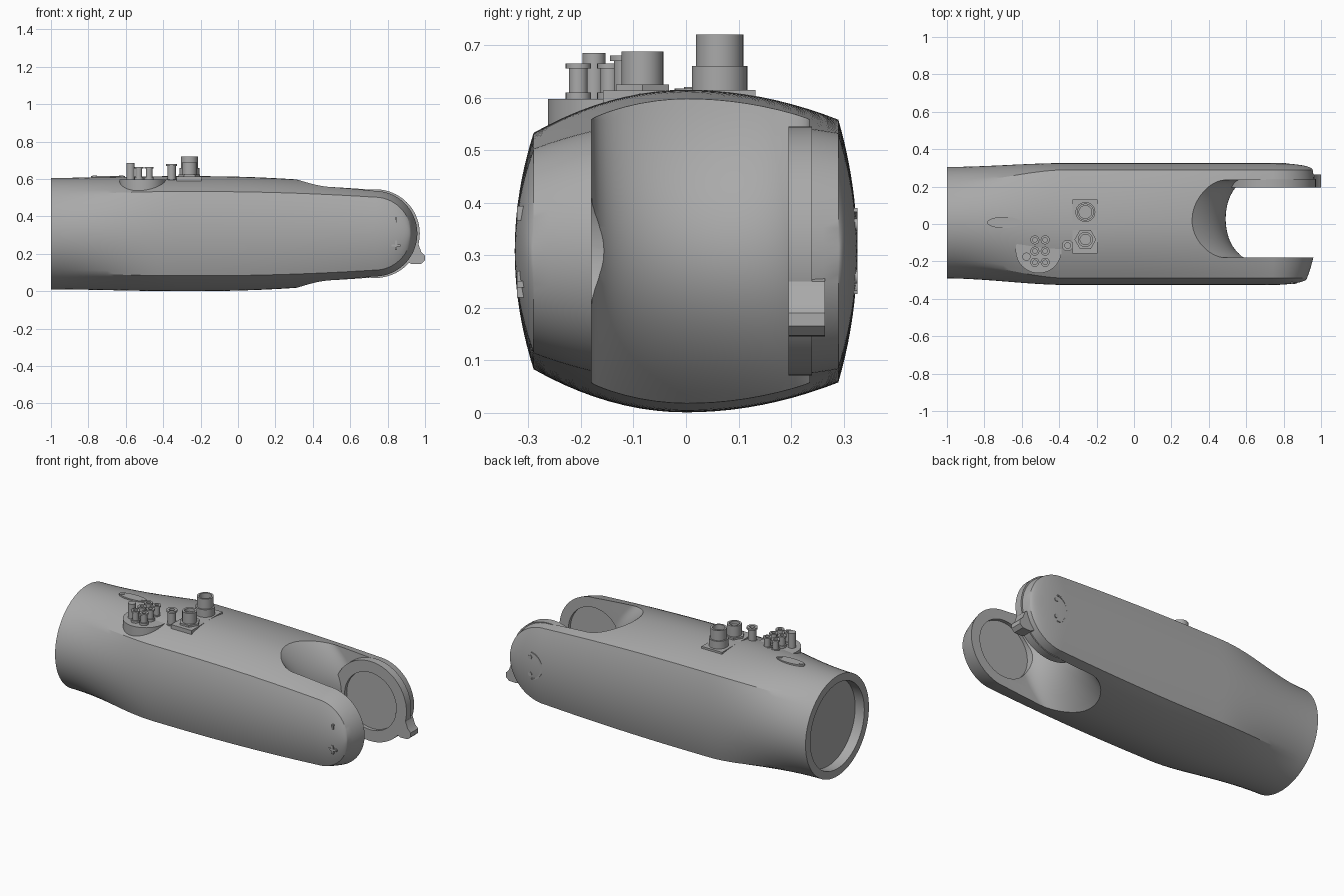
import bpy, bmesh, math
from math import sin, cos, pi

if "Cube" in bpy.data.objects:
    bpy.data.objects.remove(bpy.data.objects["Cube"])

grey = bpy.data.materials.new("plain_grey")
grey.use_nodes = True
grey.diffuse_color = (0.4, 0.4, 0.4, 1)
grey.node_tree.nodes["Principled BSDF"].inputs["Base Color"].default_value = (0.4, 0.4, 0.4, 1)

ZC = 0.308      # height of the long axis
EDGE = 0.29     # half width at the long side edges
CX = 0.73       # centre of the rounded fork ends


def smooth(ob):
    bpy.ops.object.select_all(action='DESELECT')
    ob.select_set(True)
    bpy.context.view_layer.objects.active = ob
    bpy.ops.object.shade_smooth_by_angle(angle=math.radians(25))


def loft(name, rings):
    """Skin a list of equal rings and cap both ends."""
    bm = bmesh.new()
    rows = [[bm.verts.new(p) for p in r] for r in rings]
    n = len(rows[0])
    for a, b in zip(rows, rows[1:]):
        for i in range(n):
            j = (i + 1) % n
            bm.faces.new((a[i], a[j], b[j], b[i]))
    bm.faces.new(rows[0])
    bm.faces.new(rows[-1])
    bmesh.ops.remove_doubles(bm, verts=bm.verts, dist=1e-5)
    bmesh.ops.recalc_face_normals(bm, faces=bm.faces)
    me = bpy.data.meshes.new(name)
    bm.to_mesh(me)
    bm.free()
    me.materials.append(grey)
    ob = bpy.data.objects.new(name, me)
    bpy.context.collection.objects.link(ob)
    smooth(ob)
    return ob


def lathe(name, x, c, profile, axis='Z', seg=32):
    """Turn (radius, height) pairs; c is y for upright parts, z for sideways ones."""
    rings = []
    for r, h in profile:
        pts = [(x + r * cos(2 * pi * k / seg), c + r * sin(2 * pi * k / seg)) for k in range(seg)]
        rings.append([(a, b, h) if axis == 'Z' else (a, h, b) for a, b in pts])
    return loft(name, rings)


def slab(name, outline, lo, hi, axis='Z'):
    """Extrude a flat outline along z or y."""
    return loft(name, [[(a, b, h) if axis == 'Z' else (a, h, b) for a, b in outline]
                       for h in (lo, hi)])


def cut(ob, tool):
    mod = ob.modifiers.new("cut", 'BOOLEAN')
    mod.operation, mod.solver, mod.object = 'DIFFERENCE', 'EXACT', tool
    bpy.context.view_layer.objects.active = ob
    bpy.ops.object.modifier_apply(modifier=mod.name)
    bpy.data.objects.remove(tool)


# ---- housing: round at the rear, four-sided in the middle, rounded fork end
def end_height(y):
    return 0.25 - (0.055 if y < 0 else 0.025) * (y / EDGE) ** 2


def height(x, y):
    mid = 0.307 - (0.082 if y < 0 else 0.057) * (y / EDGE) ** 2
    t = max(0, (x + 0.2) / (CX + 0.2)) ** 2
    return mid + (end_height(y) - mid) * t


def section(x, theta=0, n=20):
    t = min(1, (x + 1) / 0.65)
    t = t * t * (3 - 2 * t)
    ring = []
    for k in range(4 * n):
        q, f = divmod(k, n)
        v = 1 - 2 * f / n
        bulge = 0.036 * (1 - v * v) * cos(theta)
        side = (EDGE * v, -EDGE, -EDGE * v, EDGE)[q]
        rise = (1, v, -1, -v)[q]
        y = side + (0, -bulge, 0, bulge)[q]
        z = ZC + rise * height(x, side) * cos(theta)
        a = pi / 4 + pi / 2 * k / n
        cy, cz = 0.007 + 0.298 * cos(a), ZC + 0.298 * sin(a)
        ring.append((x + end_height(side) * sin(theta), cy + (y - cy) * t, cz + (z - cz) * t))
    return ring


def shrunk(ring, s, x):
    return [(x, y * s, ZC + (z - ZC) * s) for _, y, z in ring]


rear = section(-1)
rings = [shrunk(rear, 0.85, -0.94), shrunk(rear, 0.85, -1)]
rings += [section(-1 + (CX + 1) * i / 40) for i in range(40)]
rings += [section(CX, pi / 2 * i / 24) for i in range(25)]
housing = loft("housing", rings)

# ---- saddle between the fork arms
lo, hi = -0.18, 0.235
saddle = []
for i in range(33):
    z = -0.05 + 0.72 * i / 32
    x0 = 0.49 - 0.18 * ((z - ZC) / 0.29) ** 2
    row = [(1.3, hi, z), (1.3, lo, z)]
    for k in range(25):
        a = pi * k / 24
        row.append((x0 + 0.13 * (1 - sin(a)), (lo + hi) / 2 - (hi - lo) / 2 * cos(a), z))
    saddle.append(row)
cut(housing, loft("saddle_cutter", saddle))
cut(housing, lathe("recess_cutter", CX, ZC, [(0.17, -0.2), (0.17, -0.1)], 'Y', 64))
smooth(housing)

# ---- joint ring and stop tab on the back arm
lathe("joint_ring", 0.735, ZC,
      [(0.17, 0.215), (0.17, 0.195), (0.237, 0.195), (0.237, 0.24)], 'Y', 64)
slab("stop_tab", [(0.88, 0.17), (0.93, 0.145), (0.98, 0.147), (1, 0.165), (1, 0.19),
                  (0.98, 0.21), (0.965, 0.25), (0.9, 0.28)], 0.195, 0.265, 'Y')

# ---- round connector block with its pins
lathe("pin_block", -0.51, -0.14, [(0.123, 0.48), (0.123, 0.597)], seg=48)


def pin(name, x, y, r, base, top):
    lathe(name, x, y, [(r, base), (r, base + 0.015), (r * 0.75, base + 0.015),
                       (r * 0.75, top - 0.01), (r, top - 0.01), (r, top),
                       (r * 0.5, top), (r * 0.5, top - 0.015)], seg=24)


for px in (-0.53, -0.475):
    for py in (-0.085, -0.145, -0.205):
        pin("pin", px, py, 0.024, 0.595, 0.665)
lathe("tall_pin", -0.575, -0.175, [(0.022, 0.59), (0.022, 0.685)], seg=24)
pin("small_connector", -0.355, -0.115, 0.03, 0.585, 0.68)

# ---- two plated connectors
def plate(name, y0, y1, z0, z1):
    slab(name, [(-0.33, y0), (-0.195, y0), (-0.195, y1), (-0.33, y1)], z0, z1)


plate("front_plate", -0.158, -0.01, 0.58, 0.614)
lathe("hex_nut", -0.26, -0.083, [(0.058, 0.61), (0.058, 0.625)], seg=6)
lathe("front_connector", -0.26, -0.083,
      [(0.04, 0.62), (0.04, 0.688), (0.028, 0.688), (0.028, 0.67)])
plate("back_plate", 0.0, 0.132, 0.585, 0.615)
lathe("back_connector", -0.26, 0.064,
      [(0.053, 0.61), (0.053, 0.66), (0.045, 0.66), (0.045, 0.72), (0.034, 0.72), (0.034, 0.69)])

# ---- oval flange with two screws
oval = [(-0.695 + 0.09 * cos(a), 0.008 + 0.03 * sin(a)) for a in (2 * pi * k / 32 for k in range(32))]
slab("flange", oval, 0.6, 0.617)
for px in (-0.765, -0.625):
    lathe("flange_screw", px, 0.008, [(0.012, 0.61), (0.012, 0.62)], seg=16)

# ---- raised plus and minus on the front arm
def bar(name, x, z, w, h):
    slab(name, [(x - w, z - h), (x + w, z - h), (x + w, z + h), (x - w, z + h)], -0.322, -0.3, 'Y')


bar("plus_upright", 0.845, 0.245, 0.006, 0.025)
bar("plus_cross", 0.845, 0.245, 0.025, 0.006)
bar("minus", 0.845, 0.38, 0.006, 0.014)

# ---- crescent and two studs on the back arm
outer = [pi / 2 + 0.1 + (pi - 0.2) * k / 16 for k in range(17)]
arc = [(0.8 + 0.082 * cos(a), ZC + 0.082 * sin(a)) for a in outer]
arc += [(0.8 + 0.068 * cos(a), ZC + 0.075 * sin(a)) for a in reversed(outer)]
slab("crescent", arc, 0.3, 0.326, 'Y')
for dz in (-0.05, 0.05):
    lathe("stud", 0.8, ZC + dz, [(0.012, 0.3), (0.012, 0.326)], 'Y', 16)
